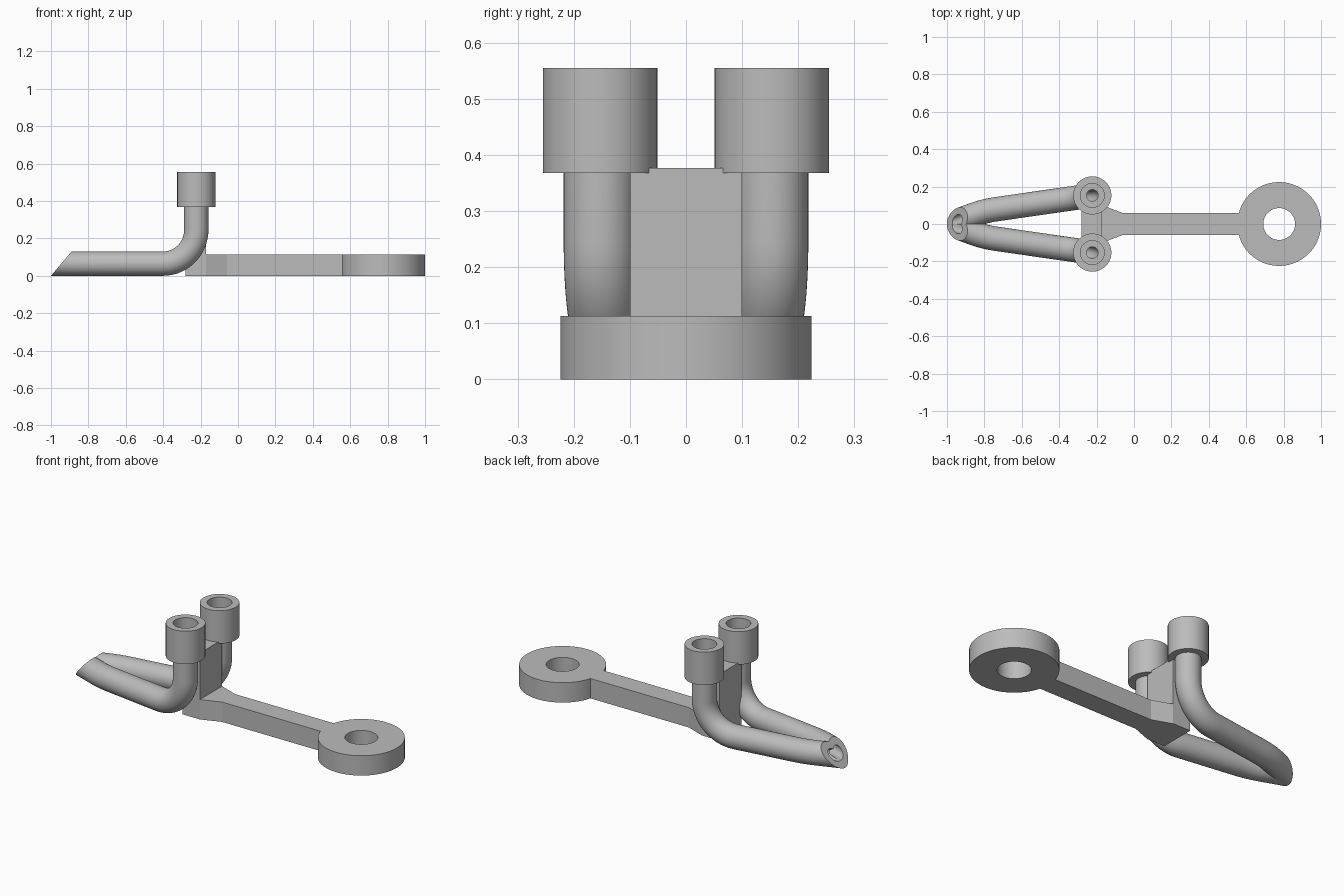
import bpy, bmesh
from math import sin, cos, pi, radians
from mathutils import Vector

if "Cube" in bpy.data.objects:
    bpy.data.objects.remove(bpy.data.objects["Cube"], do_unlink=True)

grey = bpy.data.materials.new("plain grey")
grey.use_nodes = True
grey.diffuse_color = (0.5, 0.5, 0.5, 1)
grey.node_tree.nodes["Principled BSDF"].inputs["Base Color"].default_value = (0.5, 0.5, 0.5, 1)


def finish(name, bm):
    bmesh.ops.recalc_face_normals(bm, faces=bm.faces)
    mesh = bpy.data.meshes.new(name)
    bm.to_mesh(mesh)
    bm.free()
    mesh.materials.append(grey)
    ob = bpy.data.objects.new(name, mesh)
    bpy.context.collection.objects.link(ob)
    return ob


def select(ob):
    bpy.ops.object.select_all(action="DESELECT")
    ob.select_set(True)
    bpy.context.view_layer.objects.active = ob


def smooth(ob):
    select(ob)
    bpy.ops.object.shade_smooth_by_angle(angle=radians(30))


def loft(bm, rings, closed=False):
    """Skin a row of vertex rings; cap the ends unless the row is closed."""
    n = len(rings[0])
    pairs = list(zip(rings, rings[1:]))
    if closed:
        pairs.append((rings[-1], rings[0]))
    for a, b in pairs:
        for i in range(n):
            j = (i + 1) % n
            bm.faces.new((a[i], a[j], b[j], b[i]))
    if not closed:
        bm.faces.new(rings[0])
        bm.faces.new(rings[-1])


def collar(name, x, y, outer, inner, z0, z1, n=64):
    bm = bmesh.new()
    profile = [(outer, z0), (outer, z1), (inner, z1), (inner, z0)]
    rings = [[bm.verts.new((x + r * cos(2 * pi * i / n), y + r * sin(2 * pi * i / n), z))
              for i in range(n)] for r, z in profile]
    loft(bm, rings, closed=True)
    ob = finish(name, bm)
    smooth(ob)
    return ob


def prism(name, outline, z0, z1):
    bm = bmesh.new()
    loft(bm, [[bm.verts.new((x, y, z)) for x, y in outline] for z in (z0, z1)])
    return finish(name, bm)


PIPE_X, PIPE_Y, PIPE_R, BEND = -0.223, 0.153, 0.065, 0.18


def pipe_path(side, top):
    """Down from the socket, round the elbow, then inwards to the shared tip."""
    heading = Vector((-1, -0.144, 0)).normalized()
    start = Vector((PIPE_X, PIPE_Y, 0))
    pts = [start + Vector((0, 0, top))]
    for k in range(17):
        a = k / 16 * pi / 2
        pts.append(start + heading * BEND * (1 - cos(a))
                   + Vector((0, 0, PIPE_R + BEND * (1 - sin(a)))))
    # soft kink towards the tip
    a, b, c = (Vector(p) for p in ((-0.74, 0.0786, PIPE_R), (-0.8, 0.07, PIPE_R), (-0.86, 0.048, PIPE_R)))
    for k in range(7):
        t = k / 6
        pts.append(a * (1 - t) ** 2 + b * 2 * t * (1 - t) + c * t * t)
    pts.append(Vector((-1.12, -0.047, PIPE_R)))
    return [Vector((p.x, p.y * side, p.z)) for p in pts]


def sweep(name, pts, radius, n=48):
    bm = bmesh.new()
    rings, u, last = [], Vector((0, 1, 0)), None
    for i, p in enumerate(pts):
        t = (pts[min(i + 1, len(pts) - 1)] - pts[max(i - 1, 0)]).normalized()
        if last:
            u = last.rotation_difference(t) @ u
        u = (u - t * u.dot(t)).normalized()
        v = t.cross(u)
        rings.append([bm.verts.new(p + radius * (u * cos(2 * pi * k / n) + v * sin(2 * pi * k / n)))
                      for k in range(n)])
        last = t
    loft(bm, rings)
    return finish(name, bm)


def boolean(ob, other, operation):
    mod = ob.modifiers.new("cut", "BOOLEAN")
    mod.object, mod.operation, mod.solver = other, operation, "EXACT"
    select(ob)
    bpy.ops.object.modifier_apply(modifier=mod.name)
    bpy.data.objects.remove(other, do_unlink=True)


# Forked pipe: two tubes joined, bored out and cut off at a slant
pipes = sweep("forked_pipe", pipe_path(1, 0.39), PIPE_R)
boolean(pipes, sweep("second_pipe", pipe_path(-1, 0.39), PIPE_R), "UNION")
for side in (1, -1):
    boolean(pipes, sweep("bore", pipe_path(side, 0.45), 0.031, 32), "DIFFERENCE")

bm = bmesh.new()
slant = [(-1.085, -0.1), (-0.805, 0.23), (-1.4, 0.23), (-1.4, -0.1)]
loft(bm, [[bm.verts.new((x, y, z)) for x, z in slant] for y in (-0.3, 0.3)])
boolean(pipes, finish("tip_cutter", bm), "DIFFERENCE")
smooth(pipes)

# Sockets on top of the pipes
for side, name in ((1, "back_socket"), (-1, "front_socket")):
    collar(name, PIPE_X, PIPE_Y * side, 0.102, 0.064, 0.368, 0.555)

# Handle: eye, arm flaring into a foot, and the web between the pipes
collar("handle_eye", 0.776, 0, 0.224, 0.085, 0, 0.113, 96)
half = [(0.6, 0.059), (-0.06, 0.059), (-0.17, 0.1), (-0.28, 0.1)]
prism("handle_arm", half + [(x, -y) for x, y in reversed(half)], 0, 0.113)
prism("pipe_web", [(-0.17, 0.1), (-0.28, 0.1), (-0.28, -0.1), (-0.17, -0.1)], 0.113, 0.377)
